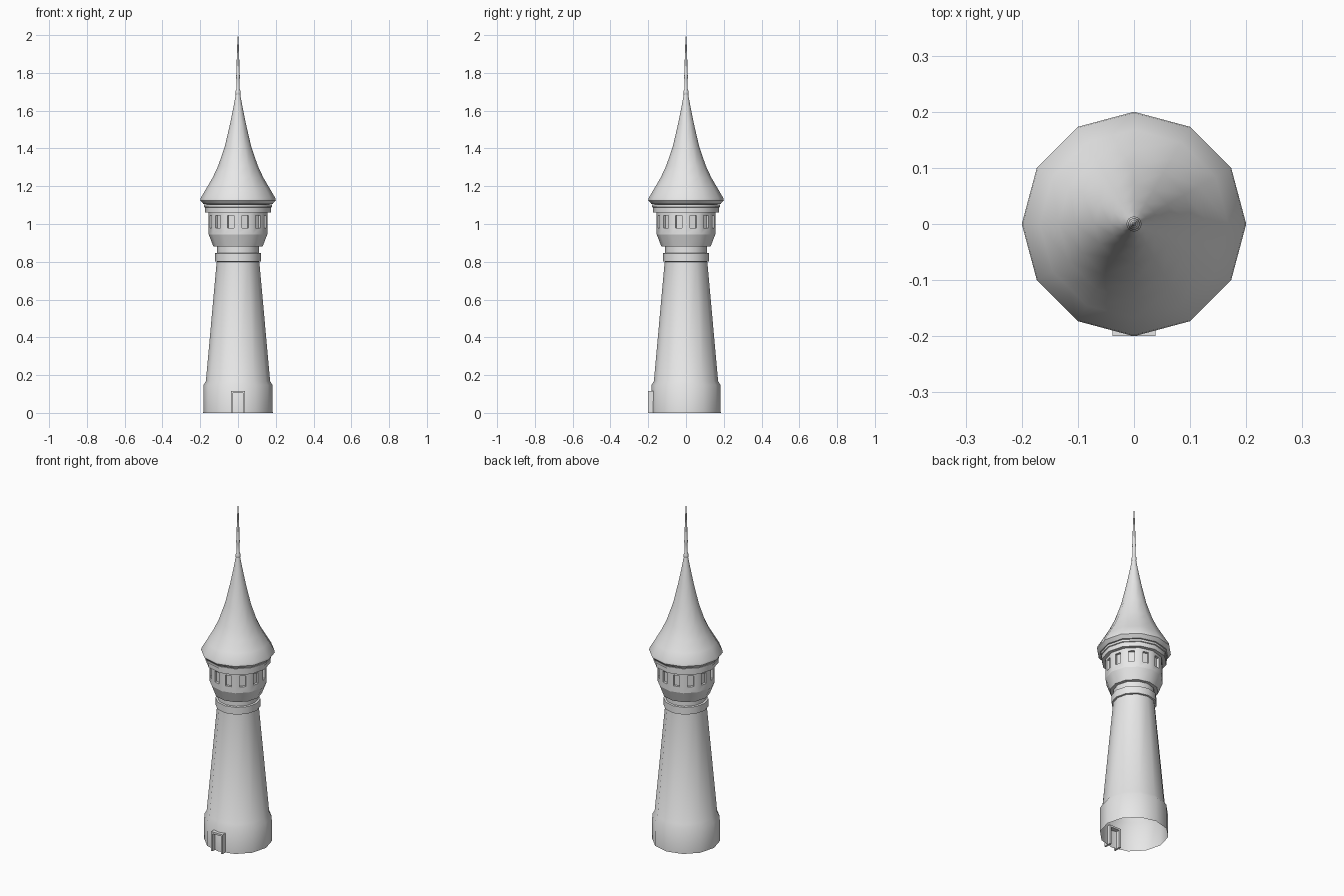
import bpy, bmesh, math
from mathutils import Vector

if "Cube" in bpy.data.objects:
    bpy.data.objects.remove(bpy.data.objects["Cube"])

SIDES = 12
stone = bpy.data.materials.new("light grey")
stone.diffuse_color = (0.8, 0.8, 0.8, 1)
stone.use_nodes = True
stone.node_tree.nodes["Principled BSDF"].inputs["Base Color"].default_value = stone.diffuse_color


def finish(name, bm, angle=35):
    bmesh.ops.remove_doubles(bm, verts=bm.verts, dist=1e-5)
    me = bpy.data.meshes.new(name)
    bm.to_mesh(me)
    bm.free()
    ob = bpy.data.objects.new(name, me)
    bpy.context.collection.objects.link(ob)
    me.materials.append(stone)
    bpy.ops.object.select_all(action='DESELECT')
    ob.select_set(True)
    bpy.context.view_layer.objects.active = ob
    if angle:
        bpy.ops.object.shade_smooth_by_angle(angle=math.radians(angle))
    return ob


def lathe(name, profile, sides=SIDES, angle=35):
    """Spin (radius, z) points, listed bottom to top, into a faceted surface."""
    bm = bmesh.new()
    rings = []
    for r, z in profile:
        rings.append([bm.verts.new((r * math.cos(2 * math.pi * i / sides),
                                    r * math.sin(2 * math.pi * i / sides), z))
                      for i in range(sides)])
    for a, b in zip(rings, rings[1:]):
        for i in range(sides):
            j = (i + 1) % sides
            bm.faces.new((a[i], a[j], b[j], b[i]))
    return finish(name, bm, angle)


def box(name, x0, x1, y0, y1, z0, z1):
    bm = bmesh.new()
    bmesh.ops.create_cube(bm, size=1)
    for v in bm.verts:
        v.co = ((x0 + x1) / 2 + v.co.x * (x1 - x0),
                (y0 + y1) / 2 + v.co.y * (y1 - y0),
                (z0 + z1) / 2 + v.co.z * (z1 - z0))
    return finish(name, bm, 0)


# Base and tapering shaft, open underneath
lathe("base_and_shaft", [(0.184, 0), (0.183, 0.147), (0.17, 0.168), (0.113, 0.80)])

# Collar and neck below the lookout
lathe("collar", [(0.11, 0.80), (0.122, 0.802), (0.122, 0.845), (0.11, 0.847)])
lathe("neck", [(0.111, 0.84), (0.111, 0.882)])

# Flared corbel under the lookout room
lathe("corbel", [(0.109, 0.88), (0.13, 0.88), (0.155, 0.945)])

# Lookout room: one recessed window in each side
bm = bmesh.new()
R, Z0, Z1 = 0.155, 0.945, 1.062
for i in range(SIDES):
    a = 2 * math.pi * (i + 0.5) / SIDES
    out = Vector((math.cos(a), math.sin(a), 0))
    side = Vector((-math.sin(a), math.cos(a), 0))
    apothem, half = R * math.cos(math.pi / SIDES), R * math.sin(math.pi / SIDES)

    def loop(w, z0, z1, depth):
        return [bm.verts.new(out * (apothem - depth) + side * s * w + Vector((0, 0, z)))
                for s, z in ((-1, z0), (1, z0), (1, z1), (-1, z1))]

    wall = loop(half, Z0, Z1, 0)
    rim = loop(0.017, 0.98, 1.045, 0)
    back = loop(0.017, 0.98, 1.045, 0.014)
    for p, q in ((wall, rim), (rim, back)):
        for k in range(4):
            m = (k + 1) % 4
            bm.faces.new((p[k], p[m], q[m], q[k]))
    bm.faces.new(back)
finish("lookout_room", bm)

# Cornice above the windows
lathe("cornice", [(0.15, 1.062), (0.175, 1.062), (0.175, 1.088),
                  (0.18, 1.09), (0.18, 1.102), (0.15, 1.102)])

# Bell-curved roof with overhanging eave
lathe("roof", [(0.15, 1.103), (0.183, 1.106), (0.2, 1.125), (0.198, 1.137),
               (0.168, 1.188), (0.134, 1.246), (0.105, 1.308), (0.07, 1.41),
               (0.042, 1.53), (0.024, 1.62), (0.011, 1.69)], angle=40)

# Spire with knobs
lathe("spire", [(0.008, 1.675), (0.014, 1.69), (0.014, 1.702), (0.008, 1.715),
                (0.009, 1.77), (0.011, 1.78), (0.009, 1.79), (0.007, 1.86),
                (0.004, 1.95), (0.0008, 2.0)], sides=8, angle=50)

# Door surround on the front
for s, label in ((-1, "left"), (1, "right")):
    box("door_jamb_" + label, min(s * 0.038, s * 0.027), max(s * 0.038, s * 0.027),
        -0.2, -0.155, 0, 0.115)
box("door_lintel", -0.027, 0.027, -0.2, -0.155, 0.104, 0.115)
